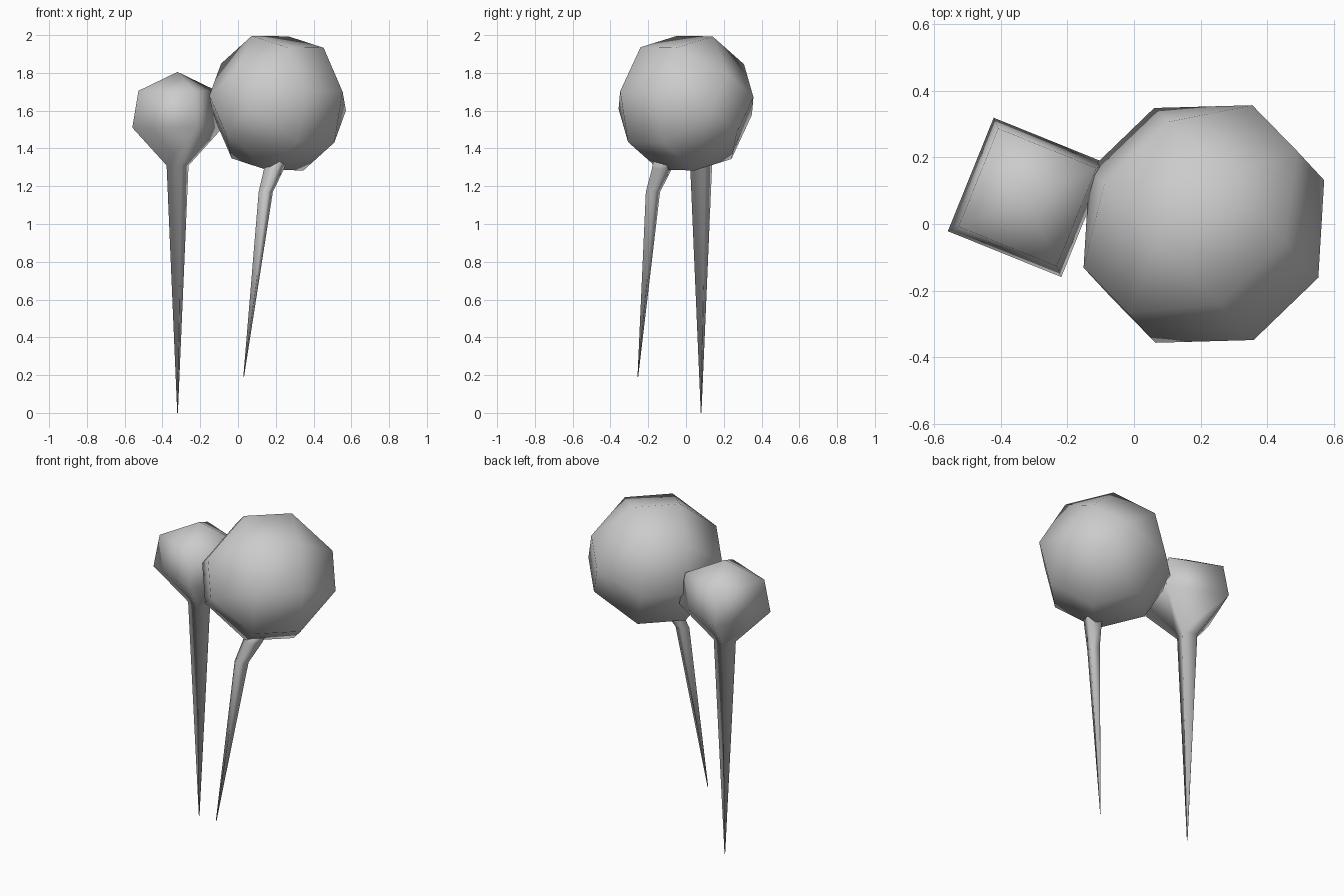
import bpy, bmesh
from math import sin, cos, pi, radians
from mathutils import Vector

if "Cube" in bpy.data.objects:
    bpy.data.objects.remove(bpy.data.objects["Cube"])


def finish(name, bm):
    bmesh.ops.recalc_face_normals(bm, faces=bm.faces[:])
    mesh = bpy.data.meshes.new(name)
    bm.to_mesh(mesh)
    bm.free()
    for p in mesh.polygons:
        p.use_smooth = True
    ob = bpy.data.objects.new(name, mesh)
    bpy.context.collection.objects.link(ob)
    return ob


def ring(centre, a, b, radius, sides, turn):
    c = Vector(centre)
    return [c + (a * cos(turn + 2 * pi * i / sides) + b * sin(turn + 2 * pi * i / sides)) * radius
            for i in range(sides)]


def loft(name, stations, turn, apex=None):
    """Four-sided skin through level rings given as (centre, radius)."""
    bm = bmesh.new()
    rows = [[bm.verts.new(p) for p in ring(c, Vector((1, 0, 0)), Vector((0, 1, 0)), r, 4, turn)]
            for c, r in stations]
    for lo, hi in zip(rows, rows[1:]):
        for i in range(4):
            j = (i + 1) % 4
            bm.faces.new((lo[i], lo[j], hi[j], hi[i]))
    bm.faces.new(rows[0])
    if apex:
        tip = bm.verts.new(apex)
        for i in range(4):
            bm.faces.new((rows[-1][i], rows[-1][(i + 1) % 4], tip))
    else:
        bm.faces.new(rows[-1])
    return finish(name, bm)


# Small bulb on its straight tapering stalk
sx, sy = -0.32, 0.08
loft("small_bulb_and_stalk",
     [((sx, sy, z), r) for z, r in ((0.0, 0.002), (1.31, 0.063), (1.51, 0.26), (1.705, 0.225))],
     radians(23), (sx, sy, 1.805))

# Large faceted bulb: tilted eight-sided barrel with square end caps
centre = Vector((0.21, 0, 1.64))
n = Vector((0.16, -0.15, 0.974)).normalized()
u = Vector((0.72, 0.69, 0.0))
u = (u - n * u.dot(n)).normalized()
v = u.cross(n)
bm = bmesh.new()
for s in (-1, 1):
    for offset, radius, sides, turn in ((0.135, 0.36, 8, pi / 8), (0.352, 0.16, 4, 0)):
        for p in ring(centre + u * s * offset, v, n, radius, sides, turn):
            bm.verts.new(p)
bmesh.ops.convex_hull(bm, input=bm.verts[:])
finish("large_bulb", bm)

# Leaning stalk of the large bulb, bent near the top
loft("large_stalk",
     [((0.03, -0.255, 0.19), 0.002), ((0.147, -0.175, 1.17), 0.04),
      ((0.19, -0.128, 1.29), 0.056), ((0.21, -0.1, 1.38), 0.07)], radians(20))
